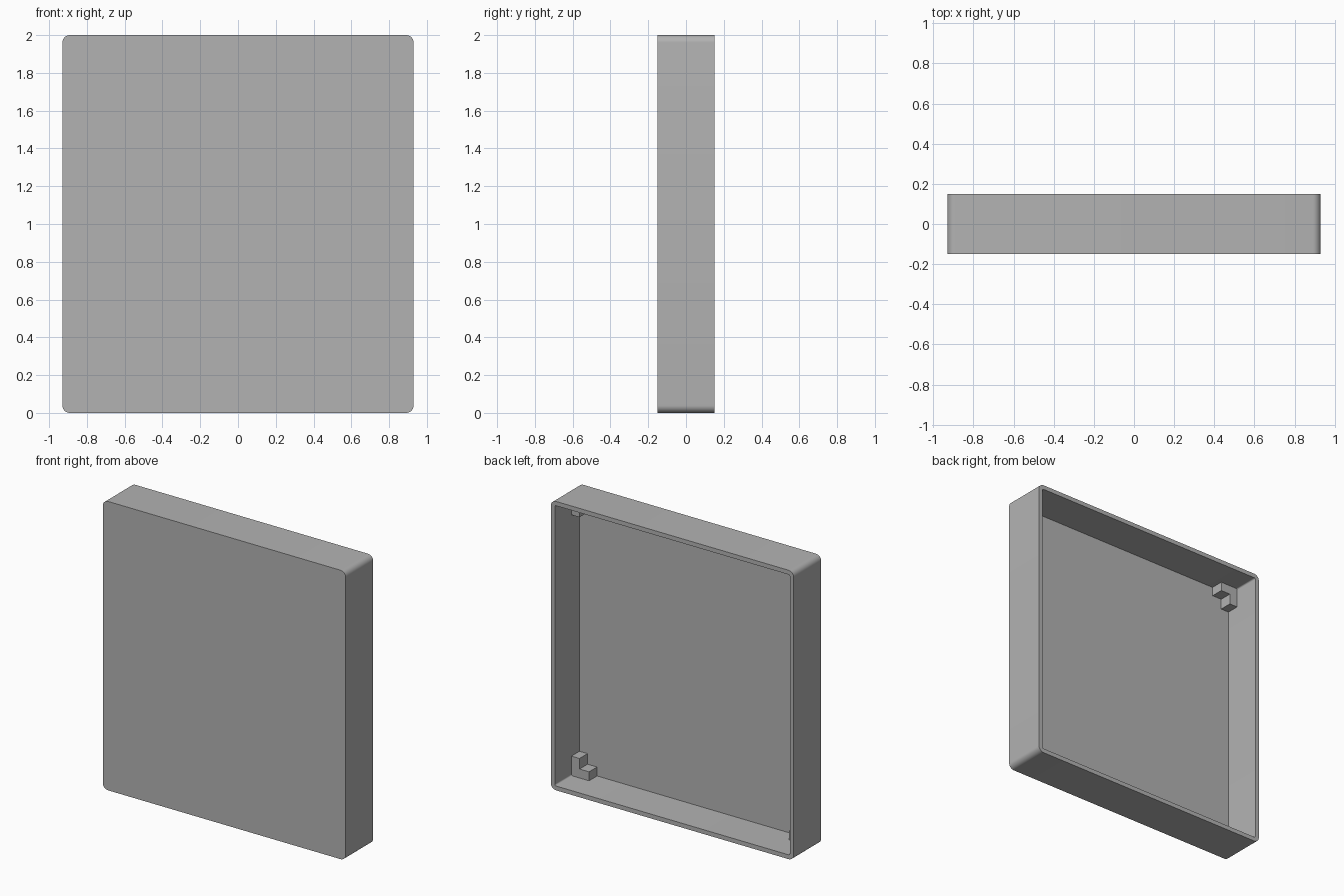
import bpy, bmesh, math

cube = bpy.data.objects.get("Cube")
if cube:
    bpy.data.objects.remove(cube, do_unlink=True)

HALF_W, HALF_D, HEIGHT = 0.93, 0.15, 2.0
WALL, RADIUS = 0.03, 0.04
FLOOR_Y = -HALF_D + WALL

grey = bpy.data.materials.new("plain grey")
grey.use_nodes = True
colour = (0.45, 0.45, 0.45, 1)
grey.diffuse_color = colour
grey.node_tree.nodes["Principled BSDF"].inputs["Base Color"].default_value = colour


def finish(name, bm):
    bmesh.ops.recalc_face_normals(bm, faces=bm.faces)
    mesh = bpy.data.meshes.new(name)
    bm.to_mesh(mesh)
    bm.free()
    mesh.materials.append(grey)
    obj = bpy.data.objects.new(name, mesh)
    bpy.context.collection.objects.link(obj)
    return obj


def rounded_loop(bm, inset, y, steps=8):
    """Rounded rectangle in the xz plane, inset from the outer outline."""
    r = RADIUS - inset
    cx, cz = HALF_W - RADIUS, HEIGHT / 2 - RADIUS
    verts = []
    for quarter, (sx, sz) in enumerate([(1, 1), (-1, 1), (-1, -1), (1, -1)]):
        for i in range(steps + 1):
            a = (quarter + i / steps) * math.pi / 2
            verts.append(bm.verts.new((sx * cx + r * math.cos(a), y,
                                       HEIGHT / 2 + sz * cz + r * math.sin(a))))
    return verts


# Shallow tray: front panel, outer walls, rim and inner walls
bm = bmesh.new()
loops = [rounded_loop(bm, 0, -HALF_D), rounded_loop(bm, 0, HALF_D),
         rounded_loop(bm, WALL, HALF_D), rounded_loop(bm, WALL, FLOOR_Y)]
for a, b in zip(loops, loops[1:]):
    for i in range(len(a)):
        j = (i + 1) % len(a)
        bm.faces.new((a[i], a[j], b[j], b[i]))
bm.faces.new(loops[0])
bm.faces.new(loops[-1])
tray = finish("tray", bm)
tray.select_set(True)
bpy.context.view_layer.objects.active = tray
bpy.ops.object.shade_smooth_by_angle(angle=math.radians(30))

# L-shaped support in each inner corner
ARM, THICK, RISE = 0.135, 0.062, 0.088
profile = [(0, 0), (ARM, 0), (ARM, THICK), (THICK, THICK), (THICK, ARM), (0, ARM)]
for side, sx in (("left", 1), ("right", -1)):
    for level, sz in (("upper", 1), ("lower", -1)):
        bm = bmesh.new()
        verts = [bm.verts.new((sx * (HALF_W - WALL - u), FLOOR_Y,
                               HEIGHT / 2 + sz * (HEIGHT / 2 - WALL - v)))
                 for u, v in profile]
        face = bm.faces.new(verts)
        top = bmesh.ops.extrude_face_region(bm, geom=[face], use_keep_orig=True)
        bmesh.ops.translate(bm, vec=(0, RISE, 0),
                            verts=[v for v in top["geom"] if isinstance(v, bmesh.types.BMVert)])
        finish(f"{level}_{side}_corner_support", bm)
